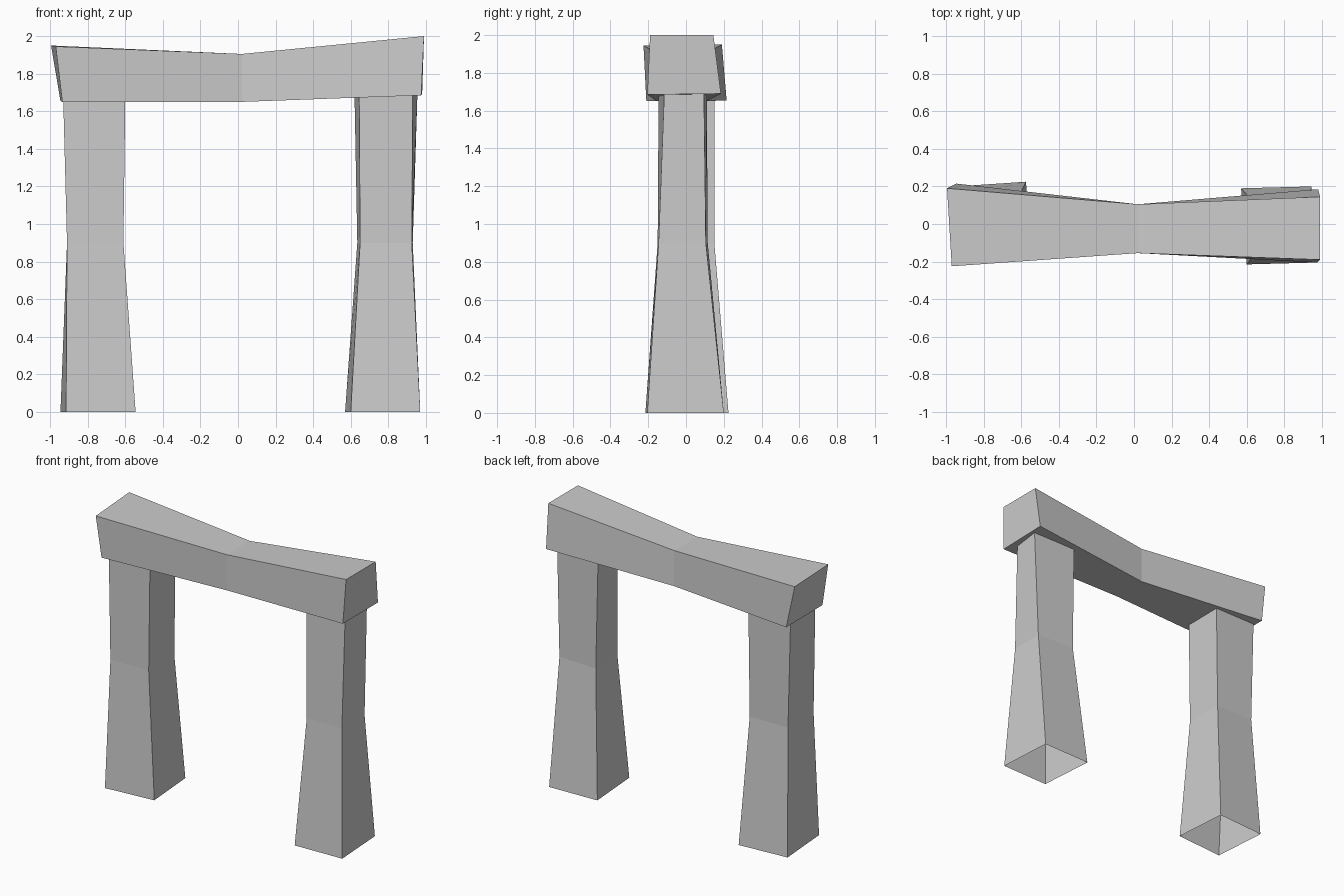
import bpy
import bmesh

if "Cube" in bpy.data.objects:
    bpy.data.objects.remove(bpy.data.objects["Cube"], do_unlink=True)

# Single stone grey
GREY = (0.6, 0.6, 0.6, 1)
stone = bpy.data.materials.new("stone grey")
stone.use_nodes = True
stone.diffuse_color = GREY
stone.node_tree.nodes["Principled BSDF"].inputs["Base Color"].default_value = GREY


def loft(name, rings, capped):
    """Join four-cornered rings into a flat-faced, faceted block."""
    bm = bmesh.new()
    loops = [[bm.verts.new(p) for p in ring] for ring in rings]
    for a, b in zip(loops, loops[1:]):
        for i in range(4):
            j = (i + 1) % 4
            bm.faces.new((a[i], a[j], b[j], b[i]))
    if capped:
        bm.faces.new(loops[0][::-1])
        bm.faces.new(loops[-1])
    bmesh.ops.recalc_face_normals(bm, faces=bm.faces)
    mesh = bpy.data.meshes.new(name)
    bm.to_mesh(mesh)
    bm.free()
    mesh.materials.append(stone)
    obj = bpy.data.objects.new(name, mesh)
    bpy.context.collection.objects.link(obj)
    return obj


def leg(name, sections):
    """Each section: height, then front-left, front-right, back-right, back-left."""
    loft(name, [[(x, y, z) for x, y in corners] for z, *corners in sections], False)


# Waisted legs, open at both ends
leg("right_leg", [
    (0, (-.915, -.2), (-.545, -.17), (-.575, .225), (-.945, .2)),
    (.9, (-.91, -.145), (-.61, -.14), (-.61, .15), (-.91, .145)),
    (1.66, (-.93, -.135), (-.6, -.14), (-.6, .15), (-.93, .145)),
])
leg("left_leg", [
    (0, (.6, -.215), (.97, -.205), (.945, .2), (.57, .19)),
    (.9, (.65, -.15), (.925, -.145), (.93, .105), (.635, .115)),
    (1.69, (.645, -.145), (.93, -.115), (.955, .095), (.62, .11)),
])

# Sagging lintel, pinched in the middle
loft("lintel", [
    [(-.935, -.21, 1.65), (-.945, .215, 1.655), (-.995, .19, 1.95), (-.97, -.225, 1.945)],
    [(.02, -.155, 1.65), (.02, .105, 1.65), (.02, .105, 1.905), (.02, -.155, 1.905)],
    [(.975, -.205, 1.685), (.98, .185, 1.69), (.99, .145, 2), (.99, -.19, 2)],
], True)
